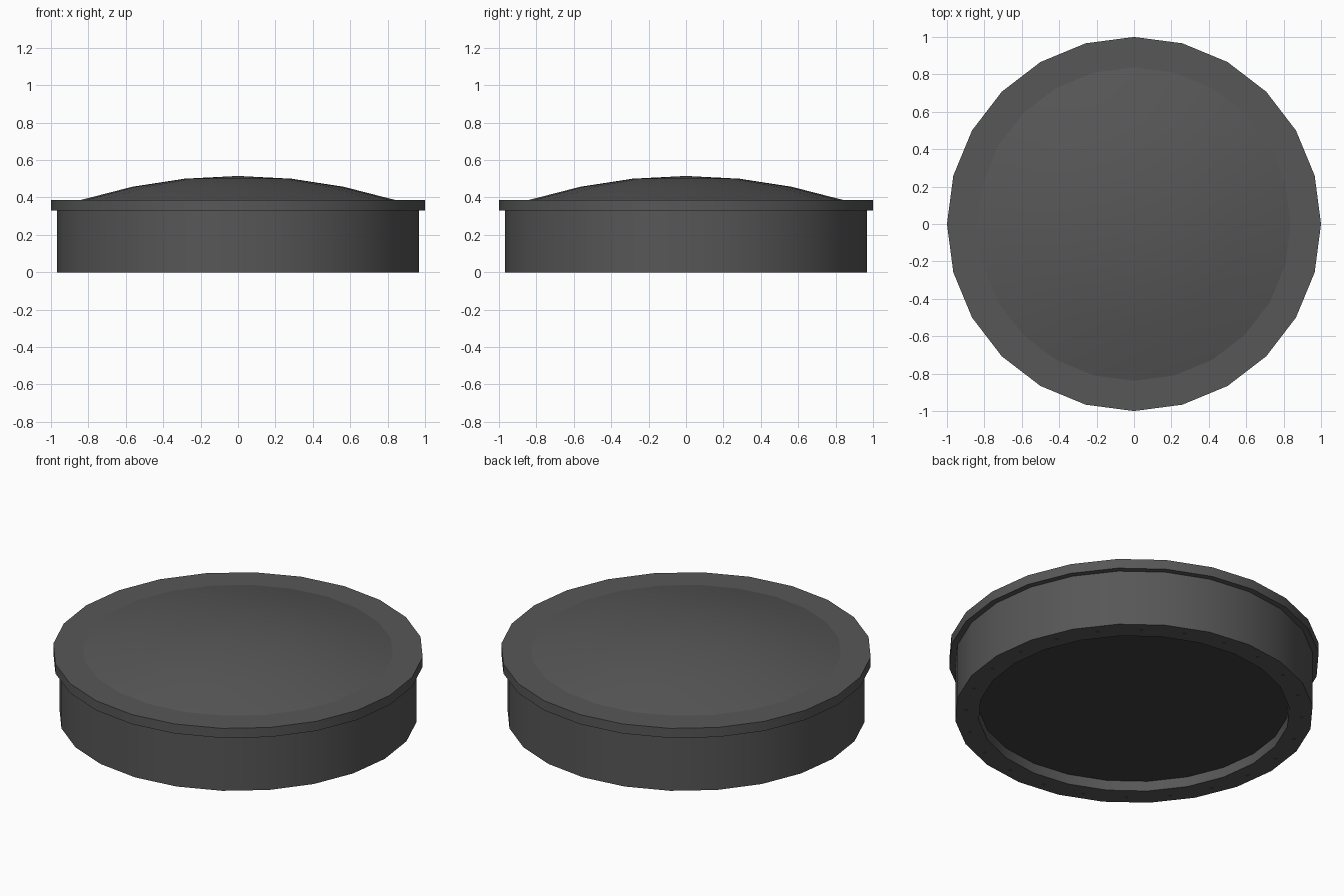
import bpy, math

if "Cube" in bpy.data.objects:
    bpy.data.objects.remove(bpy.data.objects["Cube"])

SIDES = 24

def material(name, v):
    m = bpy.data.materials.new(name)
    m.diffuse_color = (v, v, v, 1)
    m.use_nodes = True
    m.node_tree.nodes["Principled BSDF"].inputs["Base Color"].default_value = m.diffuse_color
    return m

grey = material("dark grey", 0.095)
dark = material("darker grey", 0.05)

def lathe(name, profile, mat, closed=False, sides=SIDES, at=(0, 0, 0), smooth=35):
    """Spin (radius, z) points about z; a radius of 0 becomes a single pole."""
    verts, rings, faces = [], [], []
    for r, z in profile:
        n = 1 if r == 0 else sides
        rings.append([len(verts) + i for i in range(n)])
        verts += [(r * math.cos(2 * math.pi * i / sides),
                   r * math.sin(2 * math.pi * i / sides), z) for i in range(n)]
    pairs = list(zip(rings, rings[1:]))
    if closed:
        pairs.append((rings[-1], rings[0]))
    for a, b in pairs:
        for i in range(sides):
            j = (i + 1) % sides
            f = [a[i % len(a)], a[j % len(a)], b[j % len(b)], b[i % len(b)]]
            faces.append(list(dict.fromkeys(f)))
    mesh = bpy.data.meshes.new(name)
    mesh.from_pydata(verts, [], faces)
    mesh.materials.append(mat)
    ob = bpy.data.objects.new(name, mesh)
    ob.location = at
    bpy.context.collection.objects.link(ob)
    bpy.ops.object.select_all(action='DESELECT')
    ob.select_set(True)
    bpy.context.view_layer.objects.active = ob
    bpy.ops.object.shade_smooth_by_angle(angle=math.radians(smooth))
    return ob

# Drum wall with overhanging flange
lathe("drum_and_flange", [(0.84, 0.06), (0.84, 0), (0.967, 0), (0.967, 0.33),
                          (1, 0.33), (1, 0.387), (0.838, 0.387)], grey)

# Shallow domed top
lathe("domed_top", [(0.838, 0.387), (0.565, 0.457), (0.287, 0.5), (0, 0.515)], grey)

# Recessed base plate (wound to face down)
lathe("base_plate", [(0, 0.06), (0.84, 0.06)], dark)

# Tiny fixing dots around the bottom rim
for k in range(SIDES):
    a = 2 * math.pi * (k + 0.5) / SIDES
    lathe("rim_dot", [(0, -0.001), (0.012, -0.001)], dark, sides=6,
          at=(0.905 * math.cos(a), 0.905 * math.sin(a), 0))
